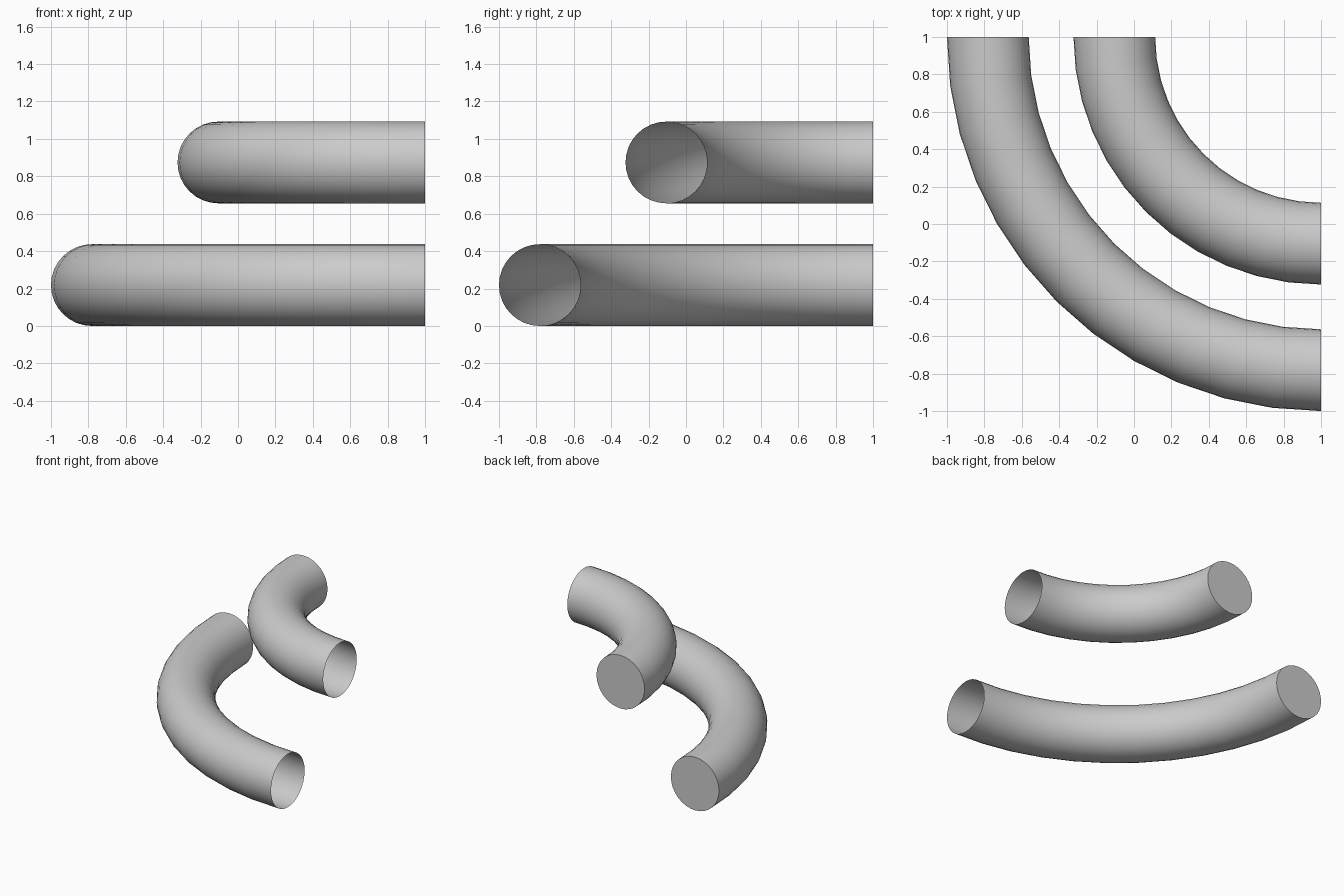
import bpy, bmesh
from math import radians
from mathutils import Matrix

if "Cube" in bpy.data.objects:
    bpy.data.objects.remove(bpy.data.objects["Cube"])

TUBE_R = 0.2185


def pipe_bend(name, bend_r, z):
    """Quarter pipe bend around (1, 1): capped at the back end, open at the right end."""
    bm = bmesh.new()
    # round end cap at the back, facing +y
    placement = Matrix.Translation((1 - bend_r, 1, z)) @ Matrix.Rotation(radians(90), 4, 'X')
    bmesh.ops.create_circle(bm, cap_ends=True, segments=32, radius=TUBE_R, matrix=placement)
    # sweep only the rim, so the far end stays open
    bmesh.ops.spin(bm, geom=bm.edges[:], cent=(1, 1, z), axis=(0, 0, 1),
                   angle=radians(90), steps=12, use_duplicate=False)
    bmesh.ops.remove_doubles(bm, verts=bm.verts[:], dist=0.0001)
    bmesh.ops.recalc_face_normals(bm, faces=bm.faces[:])
    # the cap must face backwards, so flip everything if it does not
    cap = max(bm.faces, key=lambda f: len(f.verts))
    if cap.normal.y < 0:
        bmesh.ops.reverse_faces(bm, faces=bm.faces[:])
    mesh = bpy.data.meshes.new(name)
    bm.to_mesh(mesh)
    bm.free()
    obj = bpy.data.objects.new(name, mesh)
    bpy.context.collection.objects.link(obj)
    bpy.ops.object.select_all(action='DESELECT')
    obj.select_set(True)
    bpy.context.view_layer.objects.active = obj
    bpy.ops.object.shade_smooth_by_angle(angle=radians(40))
    return obj


# wide bend on the ground, tighter bend above it
pipe_bend("lower_pipe", 1.7815, 0.2185)
pipe_bend("upper_pipe", 1.105, 0.874)
